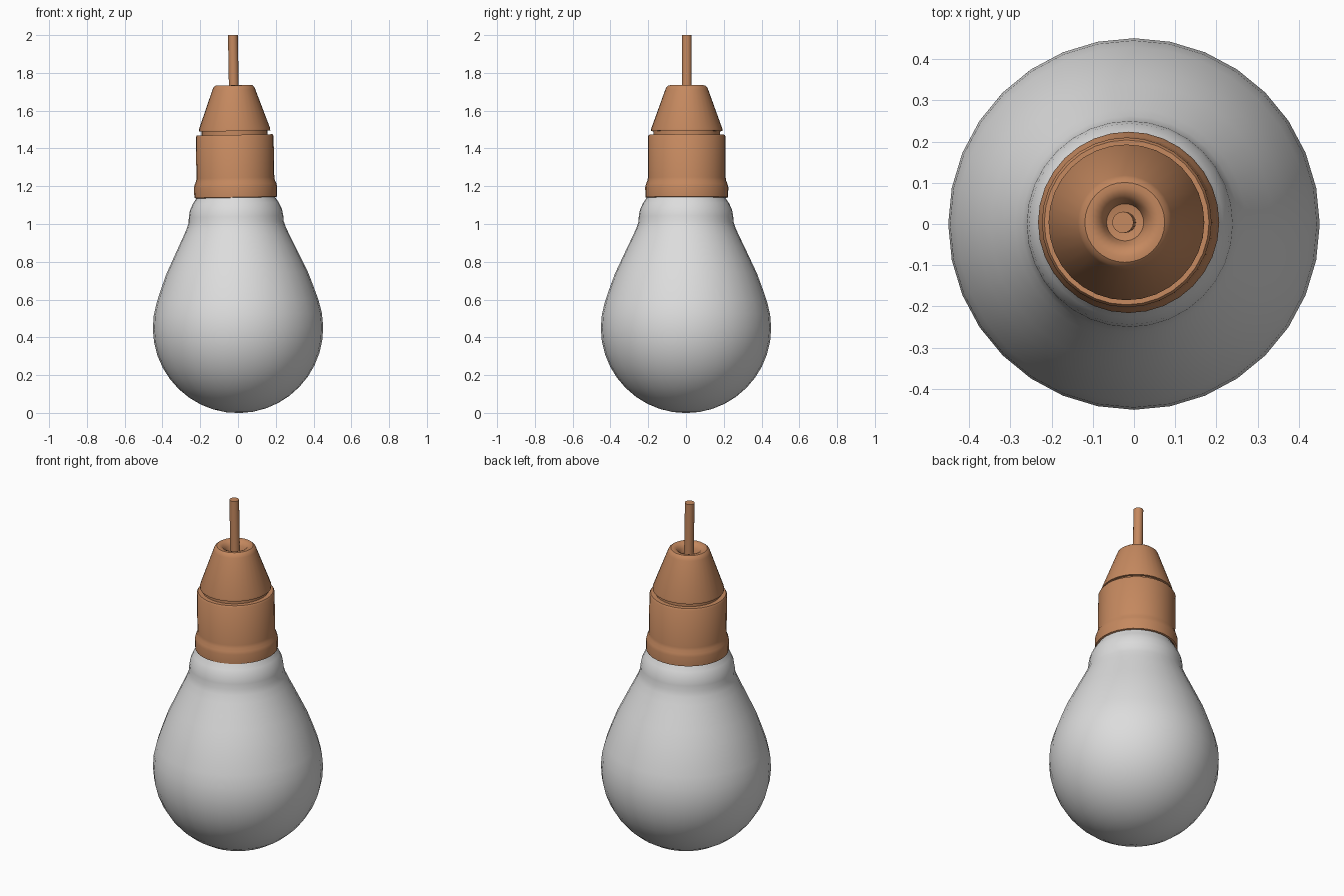
import bpy
import math
from mathutils import Matrix, Vector

cube = bpy.data.objects.get("Cube")
if cube:
    bpy.data.objects.remove(cube, do_unlink=True)


def material(name, color):
    mat = bpy.data.materials.new(name)
    mat.use_nodes = True
    mat.diffuse_color = (*color, 1)
    mat.node_tree.nodes["Principled BSDF"].inputs["Base Color"].default_value = (*color, 1)
    return mat


GLASS = material("frosted glass grey", (0.72, 0.72, 0.72))
COPPER = material("copper brown", (0.56, 0.25, 0.115))

# The whole lamp leans one degree about the centre of its globe
PIVOT = Vector((0, 0, 0.45))
LEAN = (Matrix.Translation(PIVOT) @ Matrix.Rotation(math.radians(-1), 4, "Y")
        @ Matrix.Translation(-PIVOT))


def lathe(name, profile, mat, sides=32, shift=0.0, angle=35):
    """Revolve (radius, height) points, listed bottom to top; radius 0 makes a pole."""
    verts, faces, rings = [], [], []
    for r, z in profile:
        count = sides if r > 0 else 1
        rings.append([len(verts) + i for i in range(count)])
        for i in range(count):
            a = math.tau * i / sides
            verts.append(LEAN @ Vector((r * math.cos(a), r * math.sin(a) + shift, z)))
    for low, high in zip(rings, rings[1:]):
        for i in range(sides):
            j = (i + 1) % sides
            quad = [low[i % len(low)], low[j % len(low)],
                    high[j % len(high)], high[i % len(high)]]
            faces.append(list(dict.fromkeys(quad)))
    mesh = bpy.data.meshes.new(name)
    mesh.from_pydata(verts, [], faces)
    mesh.materials.append(mat)
    obj = bpy.data.objects.new(name, mesh)
    bpy.context.collection.objects.link(obj)
    bpy.ops.object.select_all(action="DESELECT")
    obj.select_set(True)
    bpy.context.view_layer.objects.active = obj
    bpy.ops.object.shade_smooth_by_angle(angle=math.radians(angle))
    return obj


# Glass bulb: round globe, then a tapering neck with a soft collar
R = 0.451
globe = [(R * math.sin(a), 0.45 - R * math.cos(a))
         for a in (math.radians(d) for d in range(0, 109, 9))]
neck = [(0.401, 0.67), (0.375, 0.74), (0.342, 0.81), (0.309, 0.88),
        (0.28, 0.94), (0.262, 0.98), (0.252, 1.01), (0.25, 1.04), (0.244, 1.075),
        (0.228, 1.11), (0.204, 1.145), (0.19, 1.19), (0, 1.19)]
lathe("glass_bulb", globe + neck, GLASS, angle=60)

# Socket: flared rim, straight barrel, flat shoulder
lathe("socket", [
    (0, 1.15), (0.2, 1.15), (0.21, 1.139), (0.219, 1.142), (0.22, 1.195),
    (0.216, 1.212), (0.209, 1.228), (0.206, 1.245), (0.206, 1.463),
    (0.2, 1.472), (0, 1.472)], COPPER, shift=0.004)

# Narrow groove between barrel and cap
lathe("groove", [(0, 1.46), (0.175, 1.46), (0.175, 1.505), (0, 1.505)], COPPER, shift=0.004)

# Tapered cap with a rounded lip and a dimple for the cord
lathe("tapered_cap", [
    (0, 1.492), (0.189, 1.492), (0.189, 1.503), (0.114, 1.71), (0.108, 1.725),
    (0.097, 1.734), (0.083, 1.735), (0.066, 1.728), (0.053, 1.71),
    (0.045, 1.685), (0, 1.675)], COPPER, shift=0.004)

# Hanging cord
lathe("cord", [(0, 1.65), (0.026, 1.65), (0.026, 2.0), (0, 2.0)], COPPER, sides=16, shift=0.004)
